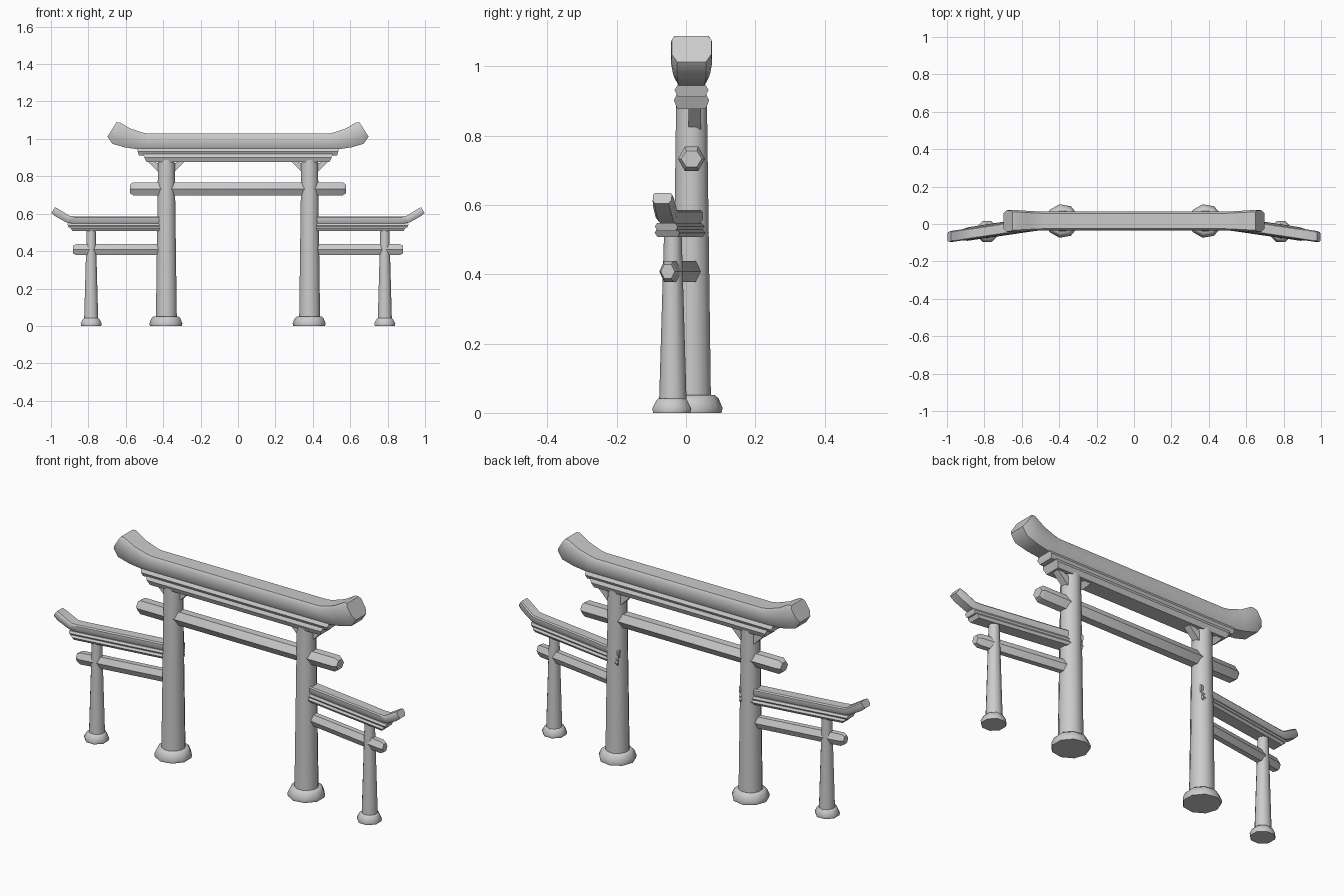
import bpy, bmesh, math

if "Cube" in bpy.data.objects:
    bpy.data.objects.remove(bpy.data.objects["Cube"])

stone = bpy.data.materials.new("grey_stone")
stone.diffuse_color = (0.6, 0.6, 0.6, 1)
stone.use_nodes = True
stone.node_tree.nodes["Principled BSDF"].inputs["Base Color"].default_value = stone.diffuse_color

# Cross-sections: (sideways -1..1, height 0..1)
ROUNDED = [(-.72, 0), (.72, 0), (1, .3), (1, .85), (.82, 1), (-.82, 1), (-1, .85), (-1, .3)]
FLARED = [(-.8, 0), (.8, 0), (1, .55), (.8, 1), (-.8, 1), (-1, .55)]
HEXAGON = [(-.5, 0), (.5, 0), (1, .5), (.5, 1), (-.5, 1), (-1, .5)]
SQUARE = [(-1, 0), (1, 0), (1, 1), (-1, 1)]


def skin(name, rings, angle=40):
    """Closed smooth-shaded body through a row of rings."""
    bm = bmesh.new()
    loops = [[bm.verts.new(p) for p in r] for r in rings]
    n = len(loops[0])
    for a, b in zip(loops, loops[1:]):
        for i in range(n):
            j = (i + 1) % n
            bm.faces.new((a[i], a[j], b[j], b[i]))
    bm.faces.new(loops[0])
    bm.faces.new(loops[-1])
    bmesh.ops.recalc_face_normals(bm, faces=bm.faces)
    me = bpy.data.meshes.new(name)
    bm.to_mesh(me)
    bm.free()
    me.materials.append(stone)
    ob = bpy.data.objects.new(name, me)
    bpy.context.collection.objects.link(ob)
    bpy.ops.object.select_all(action='DESELECT')
    ob.select_set(True)
    bpy.context.view_layer.objects.active = ob
    bpy.ops.object.shade_smooth_by_angle(angle=math.radians(angle))
    return ob


def beam(name, stations, shape, centre, side=1):
    """Stations: bottom x, bottom z, top x, top z, half depth."""
    rings = []
    for xb, zb, xt, zt, h in stations:
        ring = []
        for u, t in shape:
            x = xb + (xt - xb) * t
            ring.append((side * x, centre(x) + u * h, zb + (zt - zb) * t))
        rings.append(ring)
    return skin(name, rings)


def column(name, x, y, profile, sides):
    rings = [[(x + r * math.cos(math.tau * (i + .5) / sides),
               y + r * math.sin(math.tau * (i + .5) / sides), z)
              for i in range(sides)] for r, z in profile]
    return skin(name, rings, 50)


def both_ends(half):
    """Mirror stations listed from the middle outward."""
    return [(-a, b, -c, d, h) for a, b, c, d, h in reversed(half)] + half


def main_line(x):
    return .016


def wing_line(x):
    return -.038 - .15 * (x - .785)


# Main gate: curved top beam, two ledges and the tie beam
beam("top_beam", both_ends([(.49, .942, .48, 1.028, .05), (.535, .944, .51, 1.034, .051),
                            (.607, .955, .575, 1.055, .055), (.672, .974, .632, 1.088, .059),
                            (.698, 1.012, .65, 1.088, .057)]), ROUNDED, main_line)
beam("upper_ledge", both_ends([(.53, .912, .54, .948, .049)]), FLARED, main_line)
beam("lower_ledge", both_ends([(.49, .877, .51, .922, .051)]), FLARED, main_line)
beam("tie_beam", both_ends([(.56, .698, .56, .768, .039), (.577, .71, .577, .756, .03)]),
     HEXAGON, main_line)

for side, label in ((-1, "left"), (1, "right")):
    # Main pillar and its foot
    column(label + "_pillar", side * .383, .016, [(.058, .03), (.046, .90)], 12)
    column(label + "_pillar_foot", side * .383, .016,
           [(.088, 0), (.091, .014), (.079, .042), (.068, .051)], 9)

    # Diagonal braces under the ledge
    for d, where in ((-1, "inner"), (1, "outer")):
        beam(label + "_" + where + "_brace",
             [(.383 + d * .02, .80, .383 + d * .02, .86, .018),
              (.383 + d * .098, .878, .383 + d * .098, .89, .018)],
             SQUARE, lambda x: .025, side)

    # Side wing pillar and foot
    column(label + "_small_pillar", side * .785, -.038, [(.040, .02), (.025, .53)], 10)
    column(label + "_small_pillar_foot", side * .785, -.041,
           [(.058, 0), (.061, .012), (.049, .035), (.042, .042)], 8)

    # Side wing beams
    beam(label + "_wing_top_beam",
         [(.345, .545, .345, .586, .031), (.87, .545, .87, .586, .029),
          (.917, .553, .90, .588, .030), (.975, .585, .955, .622, .030),
          (.998, .604, .978, .635, .027)], ROUNDED, wing_line, side)
    beam(label + "_wing_upper_ledge",
         [(.35, .525, .35, .548, .036), (.905, .525, .913, .548, .033)], FLARED, wing_line, side)
    beam(label + "_wing_lower_ledge",
         [(.35, .507, .35, .53, .039), (.885, .507, .90, .53, .036)], FLARED, wing_line, side)
    beam(label + "_wing_tie_beam",
         [(.35, .378, .35, .438, .027), (.865, .378, .865, .438, .027),
          (.883, .388, .883, .428, .02)], HEXAGON, wing_line, side)
